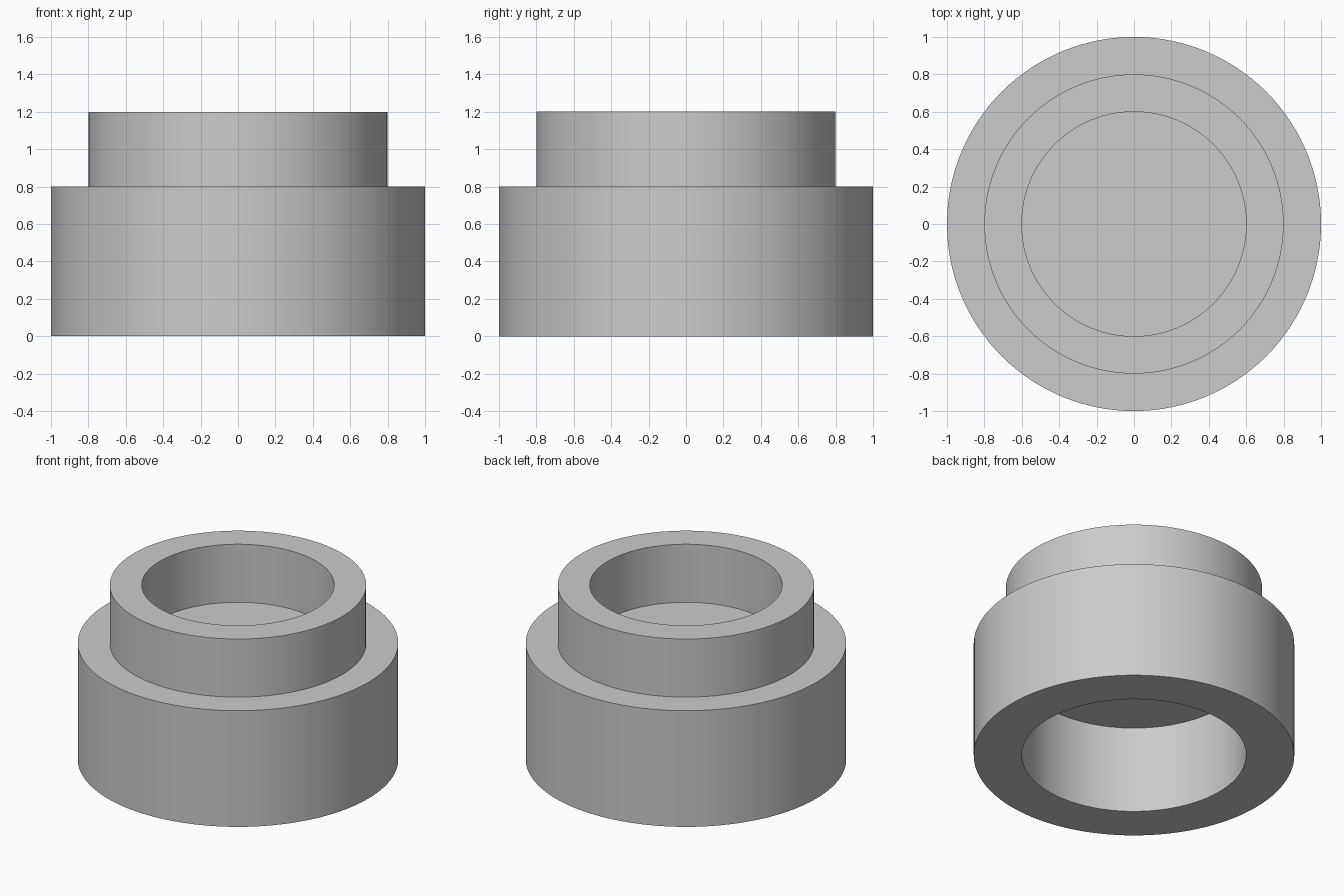
import bpy, bmesh, math
from mathutils import Vector

cube = bpy.data.objects.get("Cube")
if cube:
    bpy.data.objects.remove(cube, do_unlink=True)

SEGMENTS = 128

grey = bpy.data.materials.new("plain grey")
grey.use_nodes = True
colour = (0.6, 0.6, 0.6, 1)
grey.diffuse_color = colour
grey.node_tree.nodes["Principled BSDF"].inputs["Base Color"].default_value = colour


def lathe(name, profile, material):
    """Turn a (radius, height) profile around the z axis."""
    bm = bmesh.new()
    verts = [bm.verts.new((r, 0, z)) for r, z in profile]
    edges = [bm.edges.new(pair) for pair in zip(verts, verts[1:])]
    bmesh.ops.spin(bm, geom=verts + edges, cent=Vector(), axis=Vector((0, 0, 1)),
                   angle=math.tau, steps=SEGMENTS)
    bmesh.ops.remove_doubles(bm, verts=bm.verts, dist=0.0001)
    bmesh.ops.recalc_face_normals(bm, faces=bm.faces)
    mesh = bpy.data.meshes.new(name)
    bm.to_mesh(mesh)
    bm.free()
    mesh.materials.append(material)
    obj = bpy.data.objects.new(name, mesh)
    bpy.context.collection.objects.link(obj)
    bpy.ops.object.select_all(action='DESELECT')
    obj.select_set(True)
    bpy.context.view_layer.objects.active = obj
    bpy.ops.object.shade_smooth_by_angle(angle=math.radians(30))
    return obj


# Stepped cylinder: lower recess, wide base, narrow collar, upper recess
lathe("stepped_collar", [
    (0, 0.6), (0.7, 0.6), (0.7, 0), (1, 0), (1, 0.8),
    (0.8, 0.8), (0.8, 1.2), (0.6, 1.2), (0.6, 0.8), (0, 0.8),
], grey)
